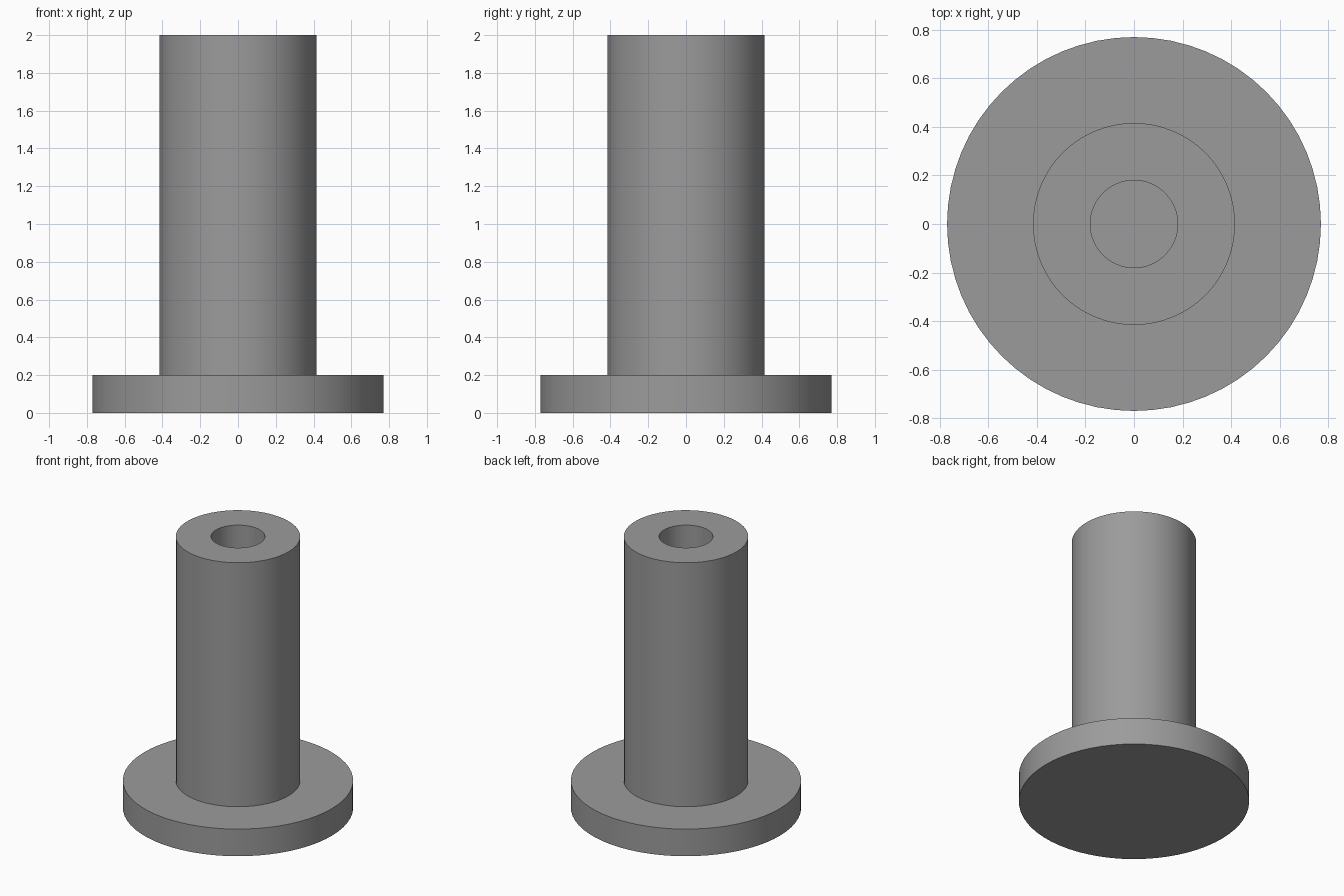
import bpy, bmesh, math

if "Cube" in bpy.data.objects:
    bpy.data.objects.remove(bpy.data.objects["Cube"])

SIDES = 64
FLANGE_R, TUBE_R, BORE_R = 0.77, 0.416, 0.18
FLANGE_TOP, TOP, BORE_FLOOR = 0.2, 2.0, 0.2

grey = bpy.data.materials.new("plain grey")
grey.diffuse_color = (0.33, 0.33, 0.33, 1)
grey.use_nodes = True
grey.node_tree.nodes["Principled BSDF"].inputs["Base Color"].default_value = grey.diffuse_color


def ring(bm, radius, z):
    return [bm.verts.new((radius * math.cos(2 * math.pi * i / SIDES),
                          radius * math.sin(2 * math.pi * i / SIDES), z))
            for i in range(SIDES)]


# Flanged bushing: one revolved profile from the base edge up and into the blind bore
profile = [(FLANGE_R, 0), (FLANGE_R, FLANGE_TOP), (TUBE_R, FLANGE_TOP),
           (TUBE_R, TOP), (BORE_R, TOP), (BORE_R, BORE_FLOOR)]
bm = bmesh.new()
rings = [ring(bm, r, z) for r, z in profile]
for a, b in zip(rings, rings[1:]):
    for i in range(SIDES):
        j = (i + 1) % SIDES
        bm.faces.new((a[i], a[j], b[j], b[i]))

# Closed underside and bore floor
bm.faces.new(rings[0][::-1])
bm.faces.new(rings[-1])
bmesh.ops.recalc_face_normals(bm, faces=bm.faces[:])

mesh = bpy.data.meshes.new("flanged_bushing")
bm.to_mesh(mesh)
bm.free()
mesh.materials.append(grey)
bushing = bpy.data.objects.new("flanged_bushing", mesh)
bpy.context.collection.objects.link(bushing)

# Smooth walls with sharp rims
bpy.context.view_layer.objects.active = bushing
bushing.select_set(True)
bpy.ops.object.shade_smooth_by_angle(angle=math.radians(30))
